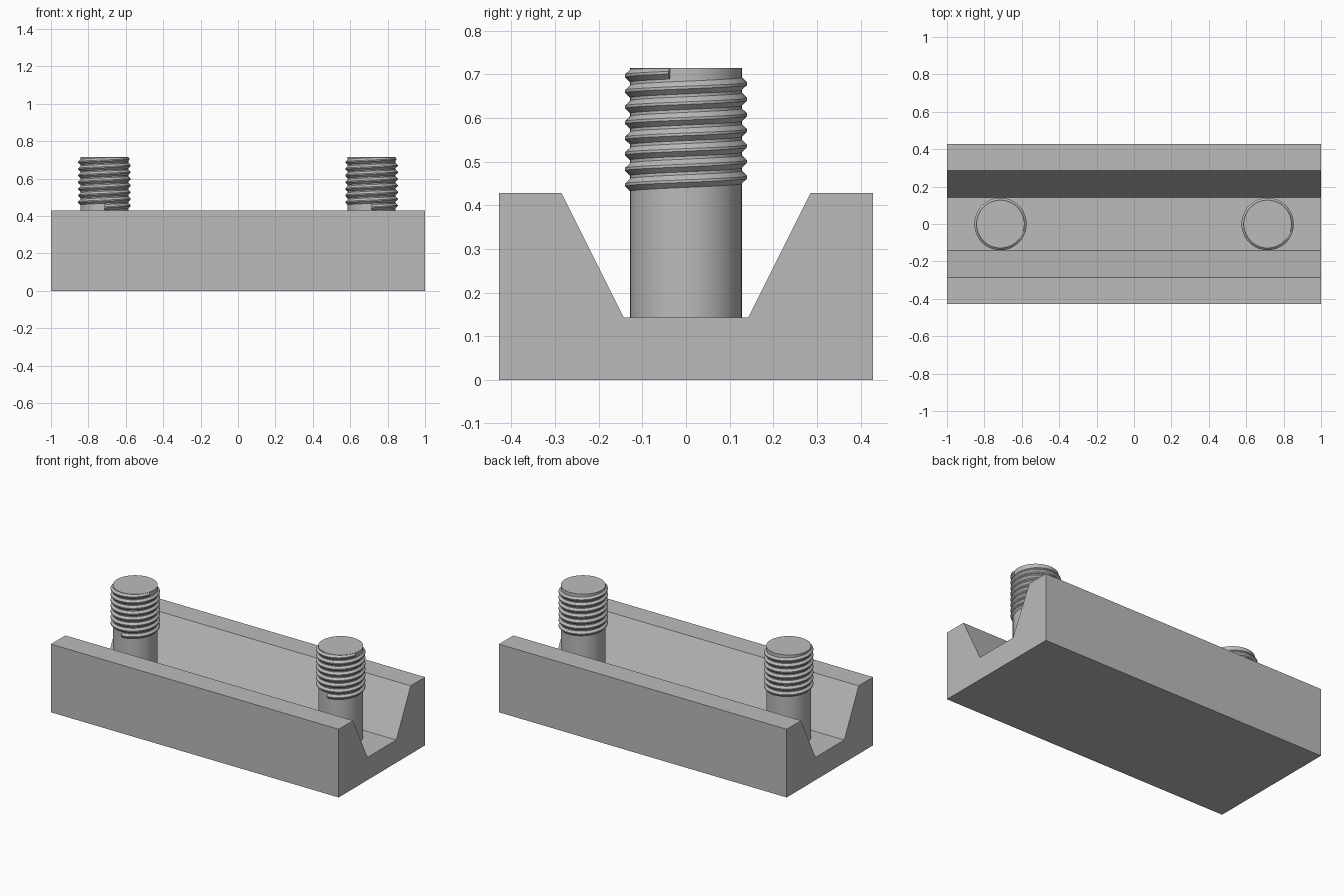
import bpy
import bmesh
from math import pi, cos, sin

# Remove the default cube
cube = bpy.data.objects.get("Cube")
if cube:
    bpy.data.objects.remove(cube, do_unlink=True)

# Single metal colour
GREY = (0.5, 0.5, 0.5, 1)
metal = bpy.data.materials.new("grey metal")
metal.use_nodes = True
metal.diffuse_color = GREY
metal.node_tree.nodes["Principled BSDF"].inputs["Base Color"].default_value = GREY

UNIT = 1 / 7
STUD_X = 5 * UNIT
FLOOR, RIM, TOP = UNIT, 3 * UNIT, 5 * UNIT
RADIUS, CREST = 0.128, 0.14
PITCH = UNIT / 4
SEGMENTS = 64


def finish(bm, name, smooth=False):
    """Turn a bmesh into a named object with the metal material."""
    bmesh.ops.recalc_face_normals(bm, faces=bm.faces)
    mesh = bpy.data.meshes.new(name)
    bm.to_mesh(mesh)
    bm.free()
    mesh.materials.append(metal)
    obj = bpy.data.objects.new(name, mesh)
    bpy.context.collection.objects.link(obj)
    if smooth:
        bpy.ops.object.select_all(action="DESELECT")
        obj.select_set(True)
        bpy.context.view_layer.objects.active = obj
        bpy.ops.object.shade_smooth_by_angle(angle=pi / 6)
    return obj


def make_base():
    """Channel block: half profile mirrored in y, extruded along x."""
    half = [(3, 0), (3, 3), (2, 3), (1, 1)]
    profile = half + [(-y, z) for y, z in reversed(half)]
    bm = bmesh.new()
    face = bm.faces.new([bm.verts.new((-1, y * UNIT, z * UNIT)) for y, z in profile])
    out = bmesh.ops.extrude_face_region(bm, geom=[face])
    verts = [v for v in out["geom"] if isinstance(v, bmesh.types.BMVert)]
    bmesh.ops.translate(bm, verts=verts, vec=(2, 0, 0))
    finish(bm, "channel_base")


def make_shank(x, name):
    """Plain round stud standing on the channel floor."""
    bm = bmesh.new()
    bmesh.ops.create_cone(bm, cap_ends=True, segments=SEGMENTS, radius1=RADIUS,
                          radius2=RADIUS, depth=TOP - FLOOR)
    bmesh.ops.translate(bm, verts=bm.verts, vec=(x, 0, (TOP + FLOOR) / 2))
    finish(bm, name, smooth=True)


def make_thread(x, name):
    """Right-hand helical ridge, trimmed flush with the stud top."""
    section = [(RADIUS - 0.002, -0.0165), (CREST, -0.003),
               (CREST, 0.003), (RADIUS - 0.002, 0.0165)]
    steps = round(7.2 * SEGMENTS)
    bm = bmesh.new()
    rings = []
    for i in range(steps + 1):
        turn = i / SEGMENTS
        a = 2 * pi * turn - pi / 2
        mid = RIM + PITCH * (turn + 0.5)
        rings.append([bm.verts.new((x + r * cos(a), r * sin(a), min(mid + dz, TOP)))
                      for r, dz in section])
    for p, q in zip(rings, rings[1:]):
        for k in range(len(section)):
            n = (k + 1) % len(section)
            bm.faces.new((p[k], p[n], q[n], q[k]))
    bm.faces.new(rings[0])
    bm.faces.new(rings[-1])
    finish(bm, name, smooth=True)


make_base()
for side, sign in (("left", 1), ("right", -1)):
    make_shank(sign * STUD_X, side + "_stud")
    make_thread(sign * STUD_X, side + "_stud_thread")
